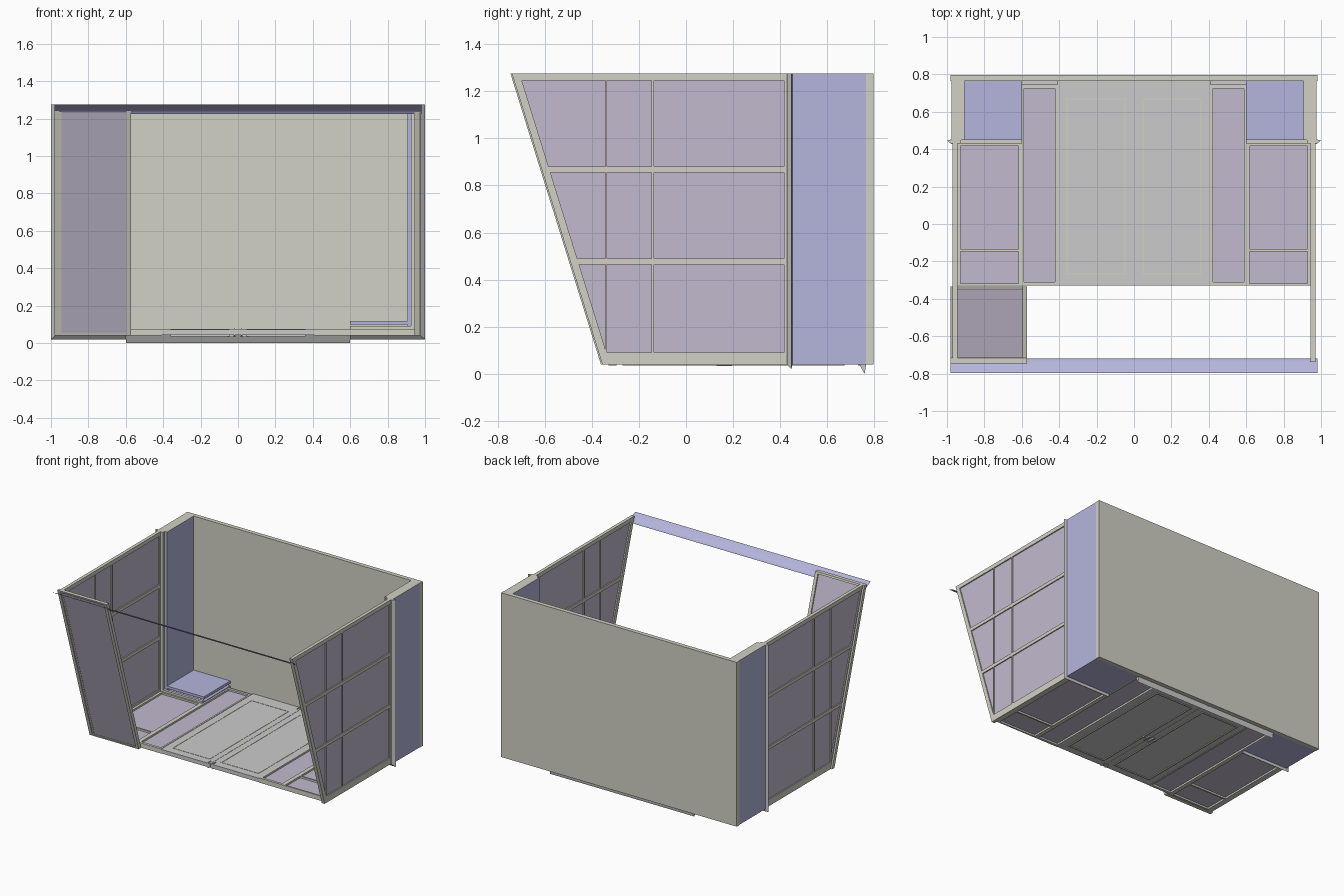
import bpy, bmesh

if "Cube" in bpy.data.objects:
    bpy.data.objects.remove(bpy.data.objects["Cube"])


def material(name, rgb):
    m = bpy.data.materials.new(name)
    m.diffuse_color = (*rgb, 1)
    m.use_nodes = True
    m.node_tree.nodes["Principled BSDF"].inputs["Base Color"].default_value = m.diffuse_color
    return m


CREAM = material("cream", (0.64, 0.64, 0.56))
BLUE = material("blue", (0.46, 0.46, 0.72))
GLASS = material("lilac_glass", (0.54, 0.49, 0.62))


def finish(name, bm, mat=None):
    bmesh.ops.recalc_face_normals(bm, faces=bm.faces)
    me = bpy.data.meshes.new(name)
    bm.to_mesh(me)
    bm.free()
    ob = bpy.data.objects.new(name, me)
    bpy.context.collection.objects.link(ob)
    if mat:
        me.materials.append(mat)
    return ob


def loft(bm, rings, caps=True):
    """Join closed rings of equal length, capping both ends."""
    vs = [[bm.verts.new(p) for p in r] for r in rings]
    n = len(vs[0])
    for a, b in zip(vs, vs[1:]):
        for i in range(n):
            bm.faces.new((a[i], a[(i + 1) % n], b[(i + 1) % n], b[i]))
    bm.faces.new(vs[0])
    bm.faces.new(vs[-1][::-1])


def prisms(name, polys, lo, hi, place, mat=None):
    """Extrude 2D polygons from lo to hi; place maps (u, v, w) to xyz."""
    bm = bmesh.new()
    for poly in polys:
        loft(bm, [[place(u, v, w) for u, v in poly] for w in (lo, hi)])
    return finish(name, bm, mat)


def rect(u0, u1, v0, v1):
    return [(u0, v0), (u1, v0), (u1, v1), (u0, v1)]


def box(name, x, y, z, mat=None):
    return prisms(name, [rect(*x, *y)], *z, lambda u, v, w: (u, v, w), mat)


def border(u0, u1, v0, v1, t, side=None):
    """Four bars of a rectangular frame."""
    s = side or t
    return [rect(u0, u1, v0, v0 + t), rect(u0, u1, v1 - t, v1),
            rect(u0, u0 + s, v0 + t, v1 - t), rect(u1 - s, u1, v0 + t, v1 - t)]


def slant(z):
    """y of the leaning front edge at height z."""
    return -0.355 - 0.311 * (z - 0.04)


TOP, BASE = 1.275, 0.04

# Back wall
box("back_wall", (-0.98, 0.98), (0.765, 0.797), (BASE, TOP), CREAM)

# Side window bars: rails, then posts within each row
rails = [(0.04, 0.09), (0.465, 0.49), (0.855, 0.88), (1.245, TOP)]
side_bars = [[(slant(a), a), (0.43, a), (0.43, b), (slant(b), b)] for a, b in rails]
for (_, a), (b, _) in zip(rails, rails[1:]):
    side_bars.append([(slant(a), a), (slant(a) + 0.033, a), (slant(b) + 0.033, b), (slant(b), b)])
    side_bars += [rect(u0, u1, a, b) for u0, u1 in ((-0.342, -0.335), (-0.147, -0.136), (0.415, 0.43))]
side_glass = [[(slant(0.06) + 0.015, 0.06), (0.42, 0.06), (0.42, 1.26), (slant(1.26) + 0.015, 1.26)]]

for s, tag in ((-1, "left"), (1, "right")):
    def yz(u, v, w, s=s):
        return (s * w, u, v)

    def xy(u, v, w, s=s):
        return (s * u, v, w)

    def xz(u, v, w, s=s):
        return (s * u, w, v)

    # Glazed side wall
    prisms(f"{tag}_side_frame", side_bars, 0.945, 0.97, yz, CREAM)
    prisms(f"{tag}_side_glass", side_glass, 0.954, 0.962, yz, GLASS)

    # Solid rear corner: wall, cream cap, floor slab
    prisms(f"{tag}_corner_wall", [rect(0.45, 0.765, BASE, TOP - 0.002)], 0.905, 0.977, yz, BLUE)
    prisms(f"{tag}_corner_cap", [rect(0.905, 0.977, 0.45, 0.765)], TOP - 0.002, TOP, xy, CREAM)
    prisms(f"{tag}_corner_floor", [rect(0.6, 0.905, 0.45, 0.765)], 0.098, 0.117, xy, BLUE)
    prisms(f"{tag}_corner_base", [rect(0.6, 0.905, 0.45, 0.765)], BASE, 0.08, xy, BLUE)

    # L-shaped post between window wall and corner
    prisms(f"{tag}_joint_post", [[(0.6, 0.04), (0.977, 0.04), (0.977, TOP), (0.925, TOP),
                                  (0.925, 0.09), (0.6, 0.09)]], 0.43, 0.45, xz, CREAM)

    # Tapered weather strip running under and up the joint
    bm = bmesh.new()
    path = [((0.6, 0.04), (0.6, 0.02)), ((0.977, 0.04), (1.0, 0.02)), ((0.977, TOP), (1.0, TOP))]
    loft(bm, [[(s * b[0], 0.428, b[1]), (s * b[0], 0.452, b[1]), (s * t[0], 0.447, t[1])]
              for b, t in path])
    finish(f"{tag}_joint_strip", bm)

    # Glazed floor panels
    prisms(f"{tag}_floor_narrow_frame", border(0.41, 0.6, -0.33, 0.745, 0.02, 0.013),
           BASE, 0.075, xy, CREAM)
    prisms(f"{tag}_floor_narrow_glass", [rect(0.42, 0.59, -0.32, 0.735)], 0.053, 0.062, xy, GLASS)
    prisms(f"{tag}_floor_wide_frame", border(0.6, 0.945, -0.33, 0.43, 0.012, 0.018)
           + [rect(0.618, 0.927, -0.146, -0.134)], BASE, 0.075, xy, CREAM)
    prisms(f"{tag}_floor_wide_glass", [rect(0.61, 0.935, -0.32, 0.425)], 0.053, 0.062, xy, GLASS)

    # Floor door leaf with mouldings, hinges and handle
    prisms(f"{tag}_door", [rect(0.001, 0.41, -0.33, 0.765)], 0.042, 0.072, xy)
    for side, z0, z1 in (("lower", 0.036, 0.043), ("upper", 0.071, 0.074)):
        prisms(f"{tag}_door_{side}_moulding", border(0.045, 0.36, -0.27, 0.672, 0.008),
               z0, z1, xy, CREAM)
    prisms(f"{tag}_door_hinges", [rect(0.016, 0.022, 0.73, 0.765), rect(0.016, 0.022, -0.33, -0.295)],
           0.036, 0.078, xy)
    prisms(f"{tag}_door_handle", [rect(0.012, 0.055, 0.157, 0.166), rect(0.012, 0.024, 0.13, 0.195)],
           0.033, 0.043, xy)

# Leaning front panel, left side only
def lean(u, v, w):
    return (u, slant(v) + w, v)


prisms("front_panel_frame", border(-0.982, -0.573, BASE, TOP, 0.014, 0.024), -0.006, 0.022, lean, CREAM)
prisms("front_panel_glass", [rect(-0.97, -0.585, 0.05, 1.265)], 0.002, 0.012, lean, GLASS)

# Drip strip below the back edge
prisms("rear_drip_strip", [[(0.735, 0.042), (0.765, 0.042), (0.758, 0.0)]], -0.6, 0.6,
       lambda u, v, w: (w, u, v))

# Flared eave sheet along the front top
bm = bmesh.new()
curve = []
for i in range(9):
    t = i / 8
    curve.append([bm.verts.new((x, -0.72 - 0.077 * t ** 1.4, 1.225 + 0.05 * t ** 0.85))
                  for x in (-0.98, 0.98)])
for a, b in zip(curve, curve[1:]):
    bm.faces.new((a[0], a[1], b[1], b[0]))
eave = finish("front_eave", bm, BLUE)
for p in eave.data.polygons:
    p.use_smooth = True
